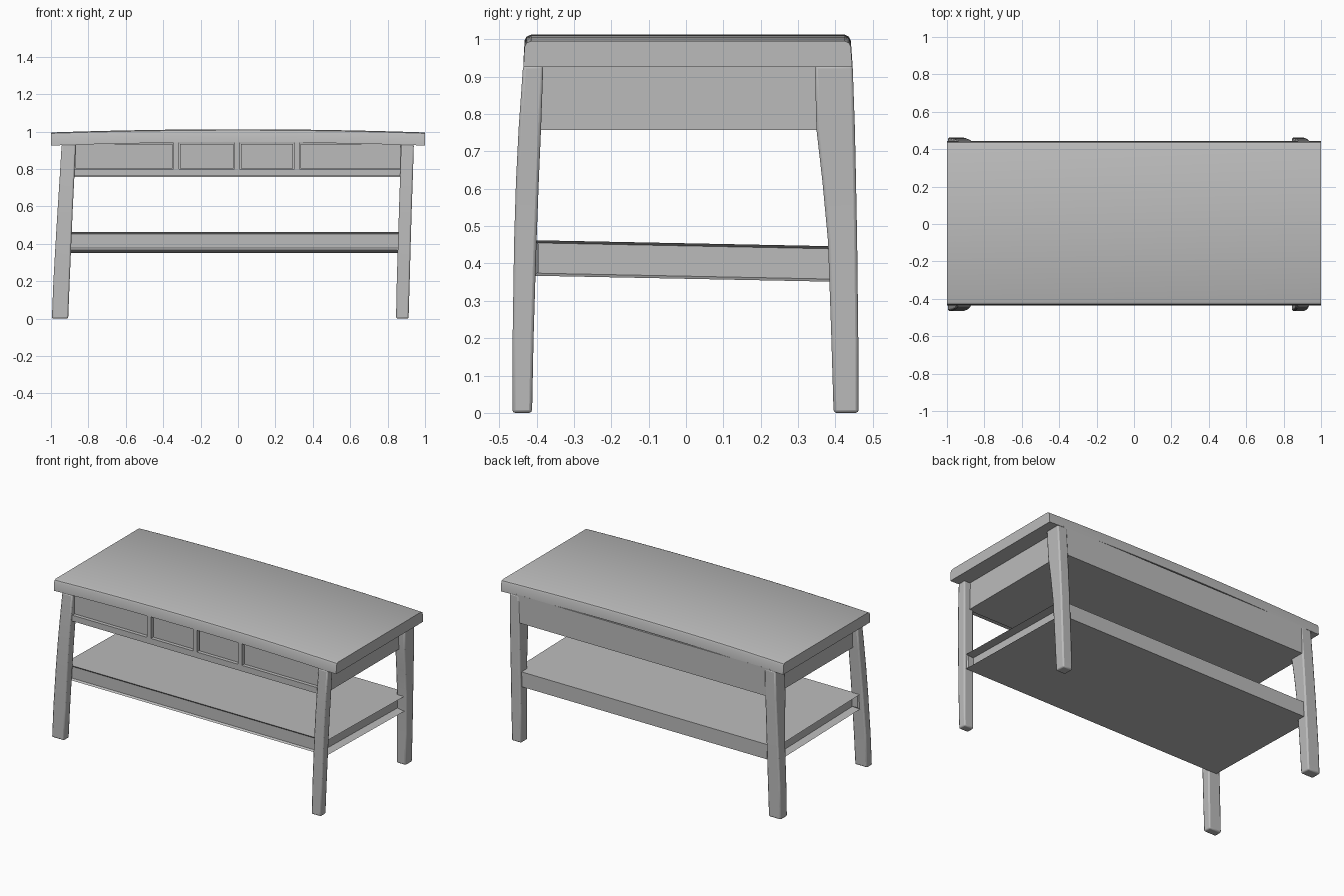
import bpy, bmesh

if "Cube" in bpy.data.objects:
    bpy.data.objects.remove(bpy.data.objects["Cube"])

grey = bpy.data.materials.new("plain grey")
grey.use_nodes = True
grey.diffuse_color = (0.5, 0.5, 0.5, 1)
grey.node_tree.nodes["Principled BSDF"].inputs["Base Color"].default_value = (0.5, 0.5, 0.5, 1)


def finish(name, bm, bevel=0.0):
    """Turn a bmesh into a named, coloured object with sharp edges kept."""
    bmesh.ops.recalc_face_normals(bm, faces=bm.faces[:])
    mesh = bpy.data.meshes.new(name)
    bm.to_mesh(mesh)
    bm.free()
    mesh.materials.append(grey)
    obj = bpy.data.objects.new(name, mesh)
    bpy.context.collection.objects.link(obj)
    if bevel:
        mod = obj.modifiers.new("soft edges", "BEVEL")
        mod.width, mod.segments, mod.limit_method = bevel, 2, "ANGLE"
    bpy.ops.object.select_all(action="DESELECT")
    obj.select_set(True)
    bpy.context.view_layer.objects.active = obj
    bpy.ops.object.shade_smooth_by_angle()
    return obj


def loft(name, rings, bevel=0.0):
    """Skin matching rings of points and cap both ends."""
    bm = bmesh.new()
    loops = [[bm.verts.new(p) for p in ring] for ring in rings]
    n = len(loops[0])
    for a, b in zip(loops, loops[1:]):
        for i in range(n):
            j = (i + 1) % n
            bm.faces.new((a[i], a[j], b[j], b[i]))
    bm.faces.new(loops[0])
    bm.faces.new(loops[-1])
    return finish(name, bm, bevel)


def box_bm(x, y, z):
    bm = bmesh.new()
    bmesh.ops.create_cube(bm, size=1)
    for v in bm.verts:
        v.co = [r[0] if c < 0 else r[1] for c, r in zip(v.co, (x, y, z))]
    return bm


def box(name, x, y, z):
    return finish(name, box_bm(x, y, z))


def arch(x):
    return 0.017 * (1 - x * x)


def rect(x0, x1, y0, y1, z):
    return [(x0, y0, z), (x1, y0, z), (x1, y1, z), (x0, y1, z)]


# Tabletop: softened edge profile swept along a shallow arch
edge = [(-0.435, 0.925), (-0.432, 0.98), (-0.427, 0.99), (-0.415, 0.995),
        (0.425, 0.995), (0.436, 0.99), (0.441, 0.98), (0.445, 0.925)]
stations = [i / 10 for i in range(-10, 11)]
loft("tabletop", [[(x, y, z + arch(x)) for y, z in edge] for x in stations])

# Case below the top: back and sides, floor, front rail and drawer dividers
LEFT, RIGHT = 0.895, -0.91
box("case_body", (RIGHT, LEFT), (-0.40, 0.34), (0.757, 0.935))
box("back_panel", (RIGHT, LEFT), (0.33, 0.445), (0.757, 0.935))
box("front_rail", (RIGHT, LEFT), (-0.43, -0.39), (0.762, 0.80))
for i, x in enumerate((-0.33, -0.005, 0.315)):
    box(f"drawer_divider_{i + 1}", (x - 0.014, x + 0.014), (-0.43, -0.39), (0.79, 0.94))

# Drawer fronts sit slightly behind the dividers
spans = [(-0.87, -0.35), (-0.31, -0.025), (0.015, 0.295), (0.335, 0.87)]
for i, span in enumerate(spans):
    box(f"drawer_front_{i + 1}", span, (-0.412, -0.39), (0.803, 0.932))

# Legs: depth limits by height for front and back, width limits for each side
heights = (0, 0.2, 0.46, 0.62, 0.76, 0.93)
depth = {
    "front": [(-0.465, -0.412), (-0.464, -0.408), (-0.46, -0.4),
              (-0.455, -0.394), (-0.448, -0.388), (-0.436, -0.382)],
    "back": [(0.395, 0.462), (0.389, 0.461), (0.38, 0.458),
             (0.365, 0.455), (0.349, 0.452), (0.345, 0.446)],
}
width = {
    "right": [(-0.995, -0.908), (-0.987, -0.9), (-0.972, -0.889),
              (-0.962, -0.882), (-0.953, -0.875), (-0.943, -0.868)],
    "left": [(0.845, 0.912), (0.849, 0.918), (0.857, 0.925),
             (0.862, 0.93), (0.867, 0.935), (0.872, 0.94)],
}
for end, ys in depth.items():
    for side, xs in width.items():
        rings = [rect(*x, *y, z) for x, y, z in zip(xs, ys, heights)]
        loft(f"{end}_{side}_leg", rings, 0.008)

# Lower shelf: sloping slab with channelled ends and a shallow front panel
bm = box_bm((-0.95, 0.91), (-0.405, 0.44), (0.367, 0.462))
bm.faces.ensure_lookup_table()
bm.normal_update()
ends = [f for f in bm.faces if abs(f.normal.x) > 0.9]
front = [f for f in bm.faces if f.normal.y < -0.9]
bmesh.ops.inset_individual(bm, faces=ends, thickness=0.01, depth=-0.05)
bmesh.ops.inset_individual(bm, faces=front, thickness=0.014, depth=-0.01)
for v in bm.verts:
    v.co.z -= 0.02 * (v.co.y + 0.405)
finish("lower_shelf", bm)
